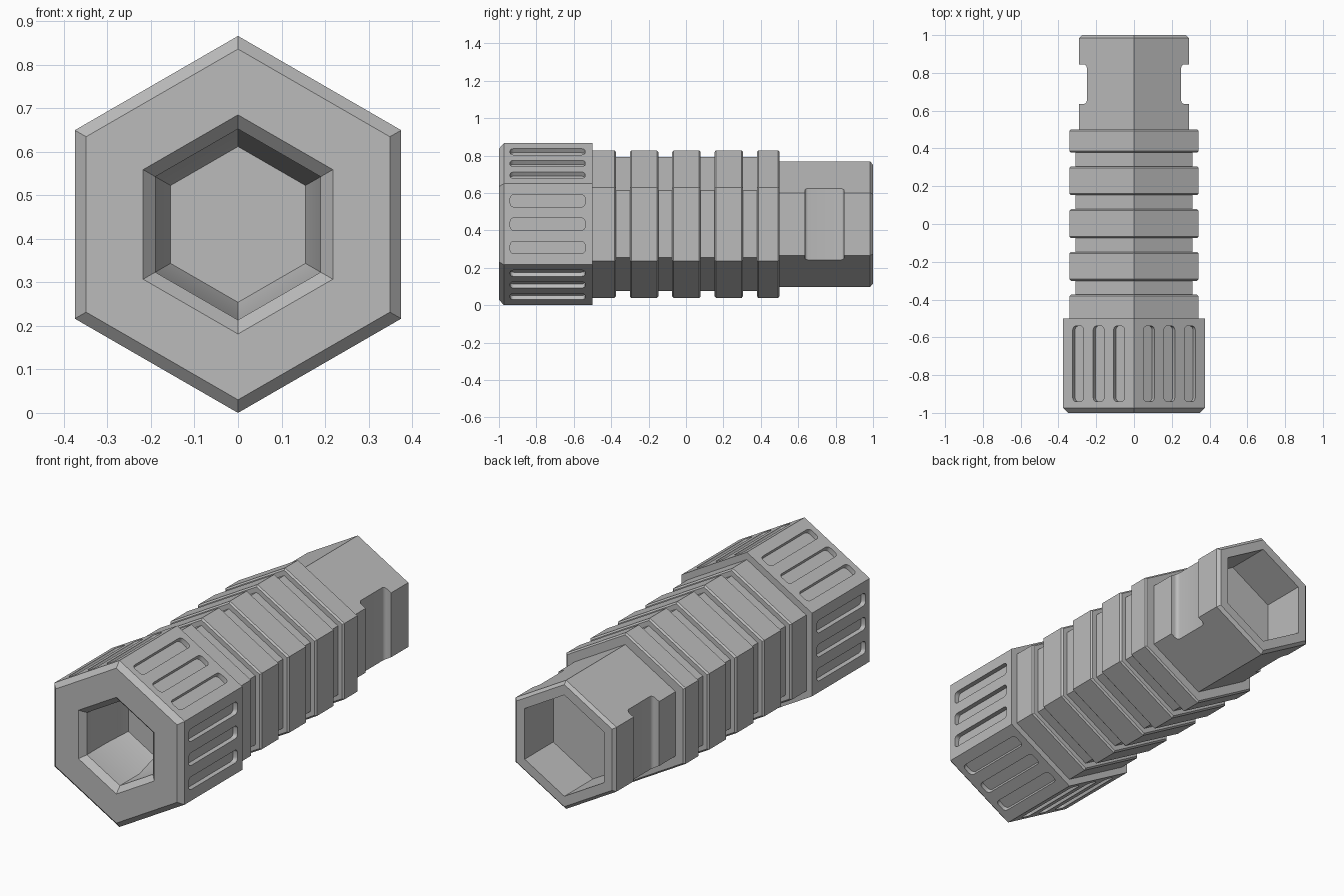
import bpy
import bmesh
from math import cos, pi
from mathutils import Matrix, Vector

if "Cube" in bpy.data.objects:
    bpy.data.objects.remove(bpy.data.objects["Cube"], do_unlink=True)

# Apothems (centre to flat) of the main sections
HEAD, RIB, GROOVE, TAIL = 0.375, 0.342, 0.31, 0.29
AXIS_Z = HEAD / cos(pi / 6)

grey = bpy.data.materials.new("plain_grey")
grey.use_nodes = True
COLOUR = (0.5, 0.5, 0.5, 1)
grey.diffuse_color = COLOUR
grey.node_tree.nodes["Principled BSDF"].inputs["Base Color"].default_value = COLOUR


def make_object(name, bm):
    bmesh.ops.recalc_face_normals(bm, faces=bm.faces)
    mesh = bpy.data.meshes.new(name)
    bm.to_mesh(mesh)
    bm.free()
    mesh.materials.append(grey)
    obj = bpy.data.objects.new(name, mesh)
    bpy.context.collection.objects.link(obj)
    return obj


def hex_lathe(profile):
    """Hexagonal rings along y, capped at both ends, flats facing +-x."""
    bm = bmesh.new()
    rings = []
    for y, apothem in profile:
        corner = Vector((0, y, apothem / cos(pi / 6)))
        rings.append([bm.verts.new(Matrix.Rotation(k * pi / 3, 3, 'Y') @ corner)
                      for k in range(6)])
    for a, b in zip(rings, rings[1:]):
        for k in range(6):
            n = (k + 1) % 6
            bm.faces.new((a[k], a[n], b[n], b[k]))
    bm.faces.new(rings[0])
    bm.faces.new(rings[-1])
    bmesh.ops.translate(bm, verts=bm.verts, vec=(0, 0, AXIS_Z))
    return bm


def add_rounded_box(bm, size, centre, axis, radius, angle=0):
    """Box with the edges along one axis rounded, turned about the y axis."""
    part = bmesh.new()
    bmesh.ops.create_cube(part, size=1, matrix=Matrix.Diagonal((*size, 1)))
    edges = [e for e in part.edges
             if abs((e.verts[0].co - e.verts[1].co).normalized()[axis]) > 0.9]
    bmesh.ops.bevel(part, geom=edges, offset=radius, segments=4, profile=0.5,
                    affect='EDGES')
    part.transform(Matrix.Translation((0, 0, AXIS_Z))
                   @ Matrix.Rotation(angle, 4, 'Y')
                   @ Matrix.Translation(centre))
    mesh = bpy.data.meshes.new("temp")
    part.to_mesh(mesh)
    part.free()
    bm.from_mesh(mesh)
    bpy.data.meshes.remove(mesh)


# Front socket and chamfered head
profile = [(-0.68, 0.155), (-0.81, 0.19), (-0.97, 0.19), (-1, 0.218),
           (-1, HEAD - 0.026), (-0.974, HEAD), (-0.5, HEAD), (-0.5, RIB)]

# Four grooves leave five ribs with small chamfers
C = 0.008
for k in range(4):
    mid = -0.3375 + 0.2265 * k
    a, b = mid - 0.037, mid + 0.037
    profile += [(a - C, RIB), (a, RIB - C), (a, GROOVE),
                (b, GROOVE), (b, RIB - C), (b + C, RIB)]

# Last rib, chamfered tail and rear socket
profile += [(0.5 - C, RIB), (0.5, RIB - C), (0.5, TAIL), (0.985, TAIL),
            (1, TAIL - 0.015), (1, 0.228), (0.765, 0.228)]
body = make_object("hex_grip_body", hex_lathe(profile))

# Three rounded slots on each head face, and a notch on each side of the tail
cut = bmesh.new()
for face in range(6):
    for row in (-1, 0, 1):
        add_rounded_box(cut, (0.05, 0.4, 0.066), (HEAD, -0.74, row * 0.125),
                        0, 0.02, face * pi / 3)
for side in (-1, 1):
    add_rounded_box(cut, (0.1, 0.21, 0.6), (side * 0.3, 0.74, 0), 2, 0.018)
cutter = make_object("slot_cutter", cut)
cutter.hide_render = True

carve = body.modifiers.new("slots_and_notches", 'BOOLEAN')
carve.operation = 'DIFFERENCE'
carve.solver = 'EXACT'
carve.object = cutter

# Bake the cut and discard the cutter
bpy.context.view_layer.update()
carved = bpy.data.meshes.new_from_object(
    body.evaluated_get(bpy.context.evaluated_depsgraph_get()))
body.modifiers.clear()
body.data = carved
bpy.data.objects.remove(cutter, do_unlink=True)

# Smooth only the small rounded corners
bpy.ops.object.select_all(action='DESELECT')
body.select_set(True)
bpy.context.view_layer.objects.active = body
bpy.ops.object.shade_smooth_by_angle(angle=pi / 6)
